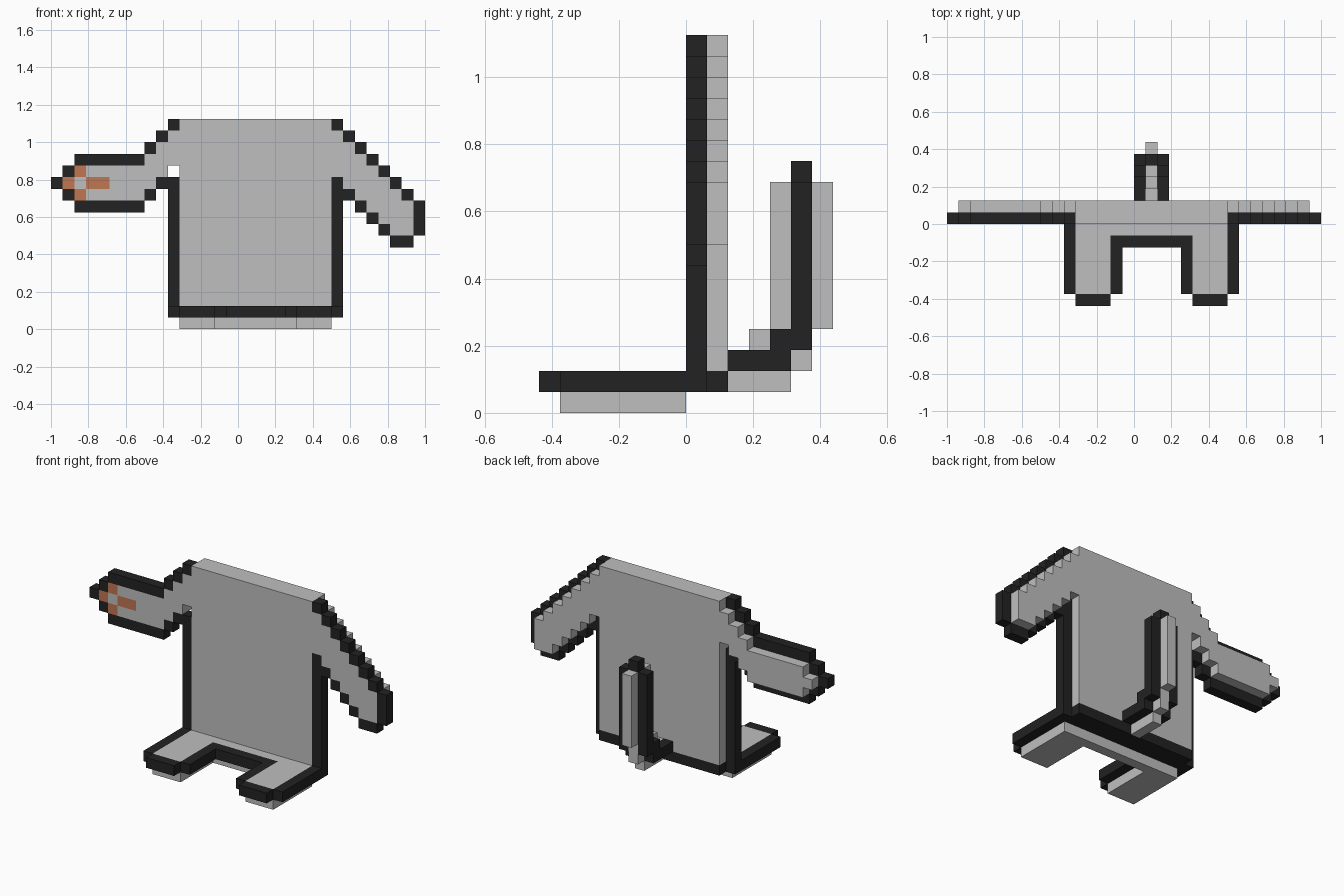
import bpy, bmesh
from mathutils import Vector

U = 1 / 16  # edge length of one block

old = bpy.data.objects.get("Cube")
if old:
    bpy.data.objects.remove(old, do_unlink=True)


def material(name, rgb):
    m = bpy.data.materials.new(name)
    m.use_nodes = True
    m.diffuse_color = (*rgb, 1)
    m.node_tree.nodes["Principled BSDF"].inputs["Base Color"].default_value = (*rgb, 1)
    return m


GREY = material("light grey", (0.52, 0.52, 0.52))
BLACK = material("near black", (0.016, 0.016, 0.016))
ORANGE = material("burnt orange", (0.53, 0.18, 0.085))


def block(x, y, z):
    """Blocks in three inclusive index ranges; a single number is a range of one."""
    r = [range(a[0], a[1] + 1) if isinstance(a, tuple) else (a,) for a in (x, y, z)]
    return {(i, j, k) for i in r[0] for j in r[1] for k in r[2]}


def part(name, mat, *ranges):
    """Join blocks into one outer shell and merge its flat areas."""
    cells = set().union(*(block(*r) for r in ranges))
    bm = bmesh.new()
    for c in cells:
        for axis in range(3):
            for side in (0, 1):
                n = list(c)
                n[axis] += 2 * side - 1
                if tuple(n) in cells:
                    continue
                quad = []
                for a, b in ((0, 0), (1, 0), (1, 1), (0, 1)):
                    p = Vector(c)
                    p[axis] += side
                    p[(axis + 1) % 3] += a
                    p[(axis + 2) % 3] += b
                    quad.append(bm.verts.new((p - Vector((16, 0, 0))) * U))
                bm.faces.new(quad if side else quad[::-1])
    bmesh.ops.remove_doubles(bm, verts=bm.verts, dist=1e-4)
    bmesh.ops.dissolve_limit(bm, angle_limit=0.01, verts=bm.verts, edges=bm.edges)
    me = bpy.data.meshes.new(name)
    bm.to_mesh(me)
    bm.free()
    me.materials.append(mat)
    ob = bpy.data.objects.new(name, me)
    bpy.context.collection.objects.link(ob)
    return ob


SLAB = (0, 1)  # grey areas are two blocks deep, outlines one

# Torso with its side borders and base
part("torso", GREY, ((11, 23), SLAB, (2, 17)))
part("torso_base", BLACK, ((11, 23), SLAB, 1))
for name, i in (("right", 10), ("left", 24)):
    part(name + "_torso_border", BLACK, (i, 0, (1, 12)))

# Raised right arm: front layer of the markings is left out of the grey
part("right_arm", GREY,
     (1, 1, 12), (2, 1, (11, 13)), (2, 0, 12), ((3, 4), 1, 12),
     ((3, 7), SLAB, 11), ((3, 7), SLAB, 13), ((5, 7), SLAB, 12),
     *[(8 + n, SLAB, (12 + n, 14 + n)) for n in range(3)])
part("hand_markings", ORANGE, (1, 0, 12), (2, 0, 11), (2, 0, 13), ((3, 4), 0, 12))
part("right_arm_outline", BLACK,
     *[(8 + n, 0, 15 + n) for n in range(3)], ((2, 7), 0, 14), (1, 0, 13),
     (0, 0, 12), (1, 0, 11), ((2, 7), 0, 10), (8, 0, 11), (9, 0, 12))

# Lowered left arm, a diagonal stair
part("left_arm", GREY, (30, SLAB, (8, 10)),
     *[(24 + n, SLAB, (13 - n, 16 - n)) for n in range(6)])
part("left_arm_outline", BLACK,
     *[(24 + n, 0, 17 - n) for n in range(7)], (31, 0, (8, 10)),
     ((29, 30), 0, 7), *[(25 + n, 0, 11 - n) for n in range(4)])

# Feet joined by a crossbar
part("feet", GREY, ((11, 23), -1, (0, 1)),
     *[(x, (-6, -1), (0, 1)) for x in ((11, 13), (21, 23))])
part("feet_outline", BLACK, ((15, 20), -2, 1),
     *[(i, (-6, -1), 1) for i in (10, 24)],
     *[(i, (-6, -2), 1) for i in (14, 20)],
     *[(x, -7, 1) for x in ((11, 13), (21, 23))])

# Upturned tail: grey core, a dark plate on each side and a dark cap
part("tail_core", GREY, (17, (2, 4), 1), (17, (2, 5), 2), (17, (3, 5), 3),
     (17, (4, 6), (4, 10)))
part("tail_cap", BLACK, (17, 5, 11))
for name, i in (("right", 16), ("left", 18)):
    part(name + "_tail_side", BLACK, (i, (2, 4), 2), (i, (4, 5), 3), (i, 5, (4, 10)))
